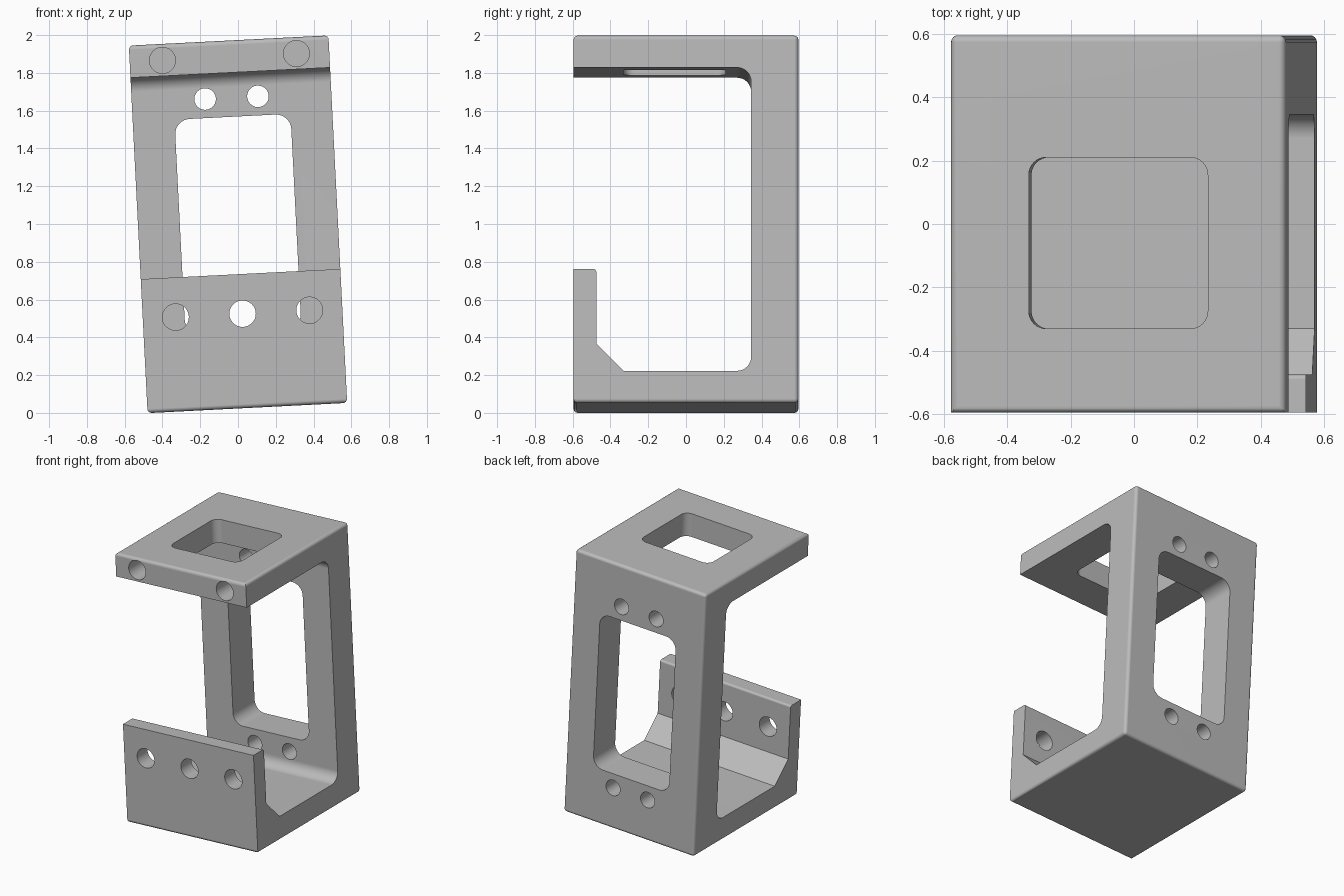
import bpy, bmesh, math
from mathutils import Matrix, Vector

old = bpy.data.objects.get("Cube")
if old:
    bpy.data.objects.remove(old, do_unlink=True)

W, D, H = 1.058, 1.19, 1.948          # bracket width, depth, height
HW, HD = W / 2, D / 2
WALL, PLATE, LIP = 0.25, 0.17, 0.12   # thicknesses

grey = bpy.data.materials.new("plain grey")
grey.use_nodes = True
grey.diffuse_color = (0.5, 0.5, 0.5, 1)
grey.node_tree.nodes["Principled BSDF"].inputs["Base Color"].default_value = (0.5, 0.5, 0.5, 1)


def make_object(name, bm):
    bmesh.ops.recalc_face_normals(bm, faces=bm.faces)
    mesh = bpy.data.meshes.new(name)
    bm.to_mesh(mesh)
    bm.free()
    mesh.materials.append(grey)
    ob = bpy.data.objects.new(name, mesh)
    bpy.context.collection.objects.link(ob)
    return ob


def round_edges(bm, test, radius, segments):
    edges = [e for e in bm.edges if test(e.verts[0].co, e.verts[1].co)]
    bmesh.ops.bevel(bm, geom=edges, offset=radius, offset_type='OFFSET',
                    segments=segments, profile=0.5, affect='EDGES')


def near(a, b):
    return abs(a - b) < 1e-4


# C-shaped side profile, extruded across the width
inner = HD - WALL
profile = [(-HD, 0), (HD, 0), (HD, H), (-HD, H), (-HD, H - PLATE),
           (inner, H - PLATE), (inner, PLATE), (-0.33, PLATE),
           (LIP - HD, 0.315), (LIP - HD, 0.71), (-HD, 0.71)]
bm = bmesh.new()
face = bm.faces.new([bm.verts.new((-HW, y, z)) for y, z in profile])
ext = bmesh.ops.extrude_face_region(bm, geom=[face])
bmesh.ops.translate(bm, vec=(W, 0, 0),
                    verts=[g for g in ext["geom"] if isinstance(g, bmesh.types.BMVert)])


def inner_corner(a, b):
    return near(a.y, inner) and near(b.y, inner) and near(a.z, b.z)


def lip_top(a, b):
    return all(near(p.y, LIP - HD) and near(p.z, 0.71) for p in (a, b))


def outer_edge(a, b):
    # edges of the bounding block, apart from those of the front face
    tests = (lambda p: near(abs(p.x), HW), lambda p: near(p.y, HD),
             lambda p: near(p.z, 0) or near(p.z, H))
    return sum(t(a) and t(b) for t in tests) >= 2


round_edges(bm, inner_corner, 0.075, 8)
round_edges(bm, lip_top, 0.015, 4)
round_edges(bm, outer_edge, 0.022, 4)
bracket = make_object("bracket_frame", bm)


# Cutters
def box_cutter(name, size, center, axis, radius):
    bm = bmesh.new()
    bmesh.ops.create_cube(bm, size=1, matrix=Matrix.Translation(center) @ Matrix.Diagonal((*size, 1)))
    round_edges(bm, lambda a, b: abs((a - b).normalized()[axis]) > 0.99, radius, 8)
    return make_object(name, bm)


def hole_cutter(name, x, z, y0, y1, radius):
    bm = bmesh.new()
    place = Matrix.Translation((x, (y0 + y1) / 2, z)) @ Matrix.Rotation(math.pi / 2, 4, 'X')
    bmesh.ops.create_cone(bm, cap_ends=True, segments=40, radius1=radius,
                          radius2=radius, depth=y1 - y0, matrix=place)
    return make_object(name, bm)


cutters = [
    box_cutter("back_window", (0.615, 0.6, 1.14), (0, HD, H / 2), 1, 0.08),
    box_cutter("top_window", (0.565, 0.54, 0.5), (0, -0.06, H), 2, 0.055),
]
for x in (-0.355, 0, 0.355):
    cutters.append(hole_cutter("lip_hole", x, 0.5, -0.8, -0.4, 0.07))
for side in (-1, 1):
    cutters.append(hole_cutter("plate_hole", side * 0.355, H - 0.087, -0.8, 0.25 - HD, 0.069))
    for z in (0.3, H - 0.303):
        cutters.append(hole_cutter("back_hole", side * 0.14, z, 0.2, 0.8, 0.057))

bpy.ops.object.select_all(action='DESELECT')
bracket.select_set(True)
bpy.context.view_layer.objects.active = bracket
for c in cutters:
    c.hide_render = True
    mod = bracket.modifiers.new("cut", 'BOOLEAN')
    mod.operation, mod.solver, mod.object = 'DIFFERENCE', 'EXACT', c
    bpy.ops.object.modifier_apply(modifier=mod.name)
for c in cutters:
    bpy.data.objects.remove(c, do_unlink=True)

# Lean the whole bracket sideways and stand it on the ground
bracket.data.transform(Matrix.Rotation(math.radians(-2.92), 4, 'Y')
                       @ Matrix.Translation((0, 0, -H / 2)))
low = min(v.co.z for v in bracket.data.vertices)
bracket.data.transform(Matrix.Translation((0, 0, -low)))

bpy.ops.object.shade_smooth_by_angle(angle=math.radians(30))
weighted = bracket.modifiers.new("clean_shading", 'WEIGHTED_NORMAL')
weighted.keep_sharp = True
